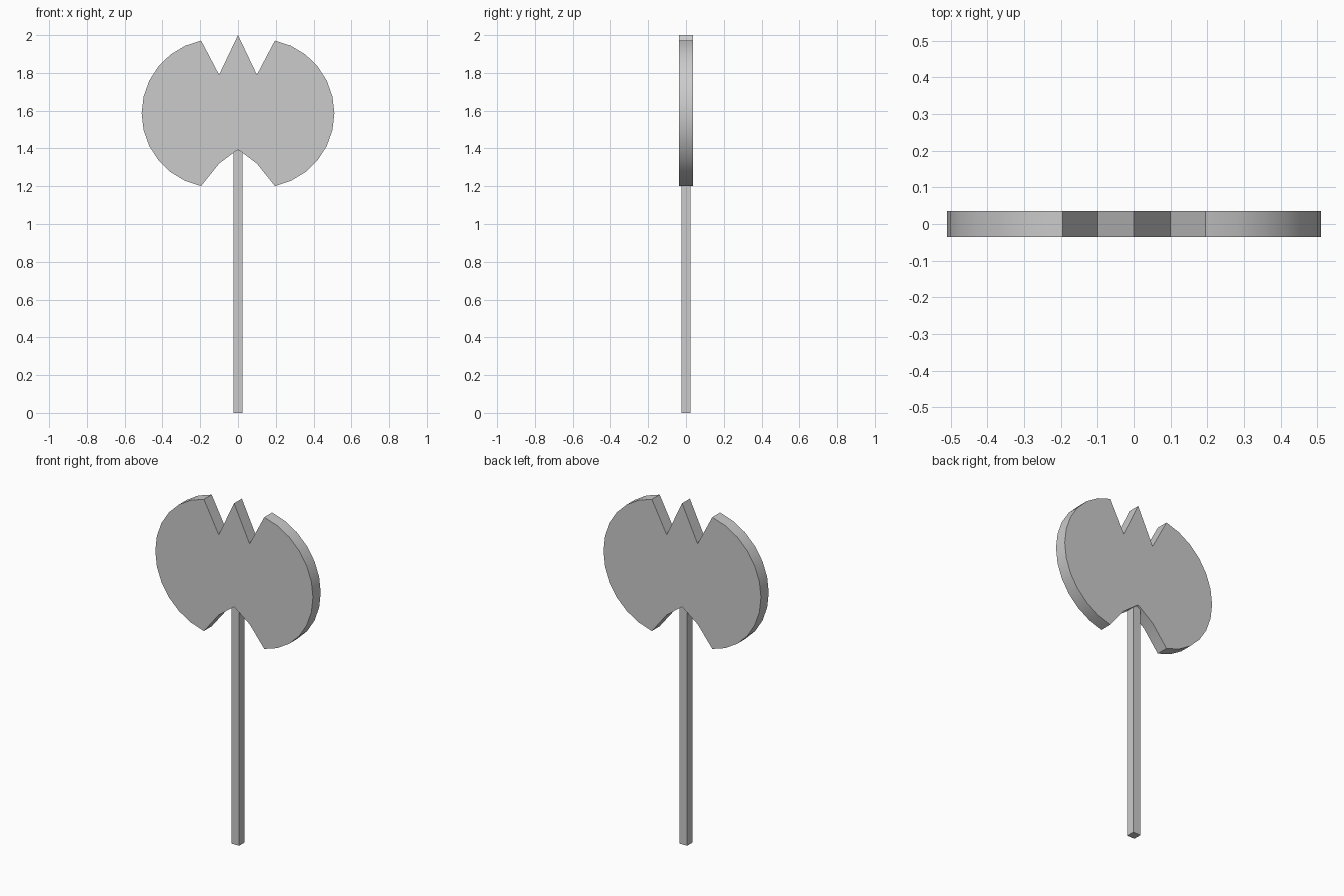
import bpy, bmesh, math

if "Cube" in bpy.data.objects:
    bpy.data.objects.remove(bpy.data.objects["Cube"])

HALF_T = 0.036      # half thickness of the head
CX, CZ, R = 0.117, 1.586, 0.393   # blade arc centre and radius
STEPS = 12


def add_object(name, bm):
    bmesh.ops.recalc_face_normals(bm, faces=bm.faces)
    mesh = bpy.data.meshes.new(name)
    bm.to_mesh(mesh)
    bm.free()
    obj = bpy.data.objects.new(name, mesh)
    bpy.context.collection.objects.link(obj)
    return obj


def extrude_profile(name, points, half):
    bm = bmesh.new()
    face = bm.faces.new([bm.verts.new((x, -half, z)) for x, z in points])
    new = bmesh.ops.extrude_face_region(bm, geom=[face], use_keep_orig=True)
    verts = [g for g in new["geom"] if isinstance(g, bmesh.types.BMVert)]
    bmesh.ops.translate(bm, verts=verts, vec=(0, 2 * half, 0))
    return add_object(name, bm)


# Double-bladed head: right half outline, mirrored to the left
a = math.radians(78.5)
arc = [(CX + R * math.cos(a - 2 * a * i / STEPS),
        CZ + R * math.sin(a - 2 * a * i / STEPS)) for i in range(STEPS + 1)]
right = [(0.10, 1.79)] + arc + [(0.10, 1.32)]
left = [(-x, z) for x, z in reversed(right)]
outline = [(0, 2.0)] + right + [(0, 1.395)] + left
extrude_profile("axe_head", outline, HALF_T)

# Square handle
extrude_profile("handle", [(-0.025, 0), (0.025, 0), (0.025, 1.39), (-0.025, 1.39)], 0.025)

# Soft blade edges, crisp corners
for obj in bpy.data.objects:
    obj.select_set(obj.name == "axe_head")
bpy.context.view_layer.objects.active = bpy.data.objects["axe_head"]
bpy.ops.object.shade_smooth_by_angle(angle=math.radians(30))
